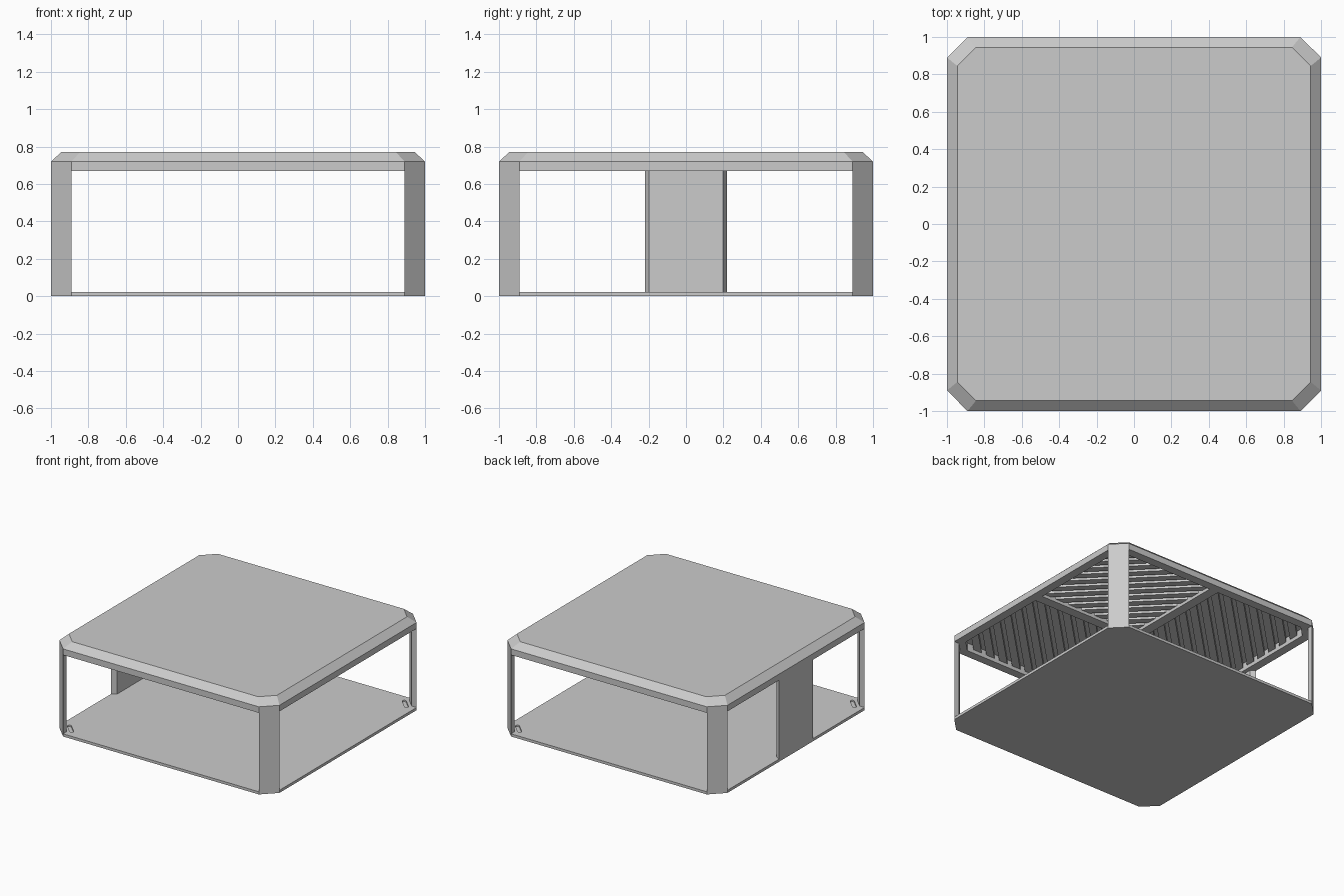
import bpy
import math
from mathutils import Vector

if "Cube" in bpy.data.objects:
    bpy.data.objects.remove(bpy.data.objects["Cube"])


def make(name, verts, faces):
    me = bpy.data.meshes.new(name)
    me.from_pydata(verts, [], faces)
    me.update()
    ob = bpy.data.objects.new(name, me)
    bpy.context.collection.objects.link(ob)
    return ob


def loft(name, rings):
    """Closed solid through (outline, z) rings, counter-clockwise, bottom to top."""
    n = len(rings[0][0])
    verts = [(x, y, z) for pts, z in rings for x, y in pts]
    faces = [tuple(reversed(range(n)))]
    for r in range(len(rings) - 1):
        a, b = r * n, (r + 1) * n
        faces += [(a + i, a + (i + 1) % n, b + (i + 1) % n, b + i) for i in range(n)]
    faces.append(tuple(range(len(verts) - n, len(verts))))
    return make(name, verts, faces)


def prism(name, pts, z0, z1):
    area = sum(p[0] * q[1] - q[0] * p[1] for p, q in zip(pts, pts[1:] + pts[:1]))
    if area < 0:
        pts = pts[::-1]
    return loft(name, [(pts, z0), (pts, z1)])


def octagon(h, cut):
    k = h - cut
    return [(h, -k), (h, k), (k, h), (-k, h), (-h, k), (-h, -k), (-k, -h), (k, -h)]


QUADRANTS = {"back_right": (1, 1), "back_left": (-1, 1),
             "front_left": (-1, -1), "front_right": (1, -1)}

# Floor plate
floor = prism("floor_plate", octagon(1.0, 0.11), 0, 0.022)

# Rounded slot recesses in the floor, parallel to each corner post
for name, (sx, sy) in QUADRANTS.items():
    d = Vector((1, -1)).normalized()
    nrm = Vector((1, 1)).normalized()
    pts = []
    for end in (1, -1):
        for i in range(9):
            a = -math.pi / 2 + math.pi * i / 8
            p = Vector((0.895, 0.895)) + end * (d * (0.05 + 0.015 * math.cos(a)) + nrm * 0.015 * math.sin(a))
            pts.append((p.x * sx, p.y * sy))
    cutter = prism(name + "_slot_cutter", pts, 0.01, 0.05)
    cutter.hide_render = True
    cutter.hide_viewport = True
    mod = floor.modifiers.new("slot", "BOOLEAN")
    mod.operation = "DIFFERENCE"
    mod.solver = "EXACT"
    mod.object = cutter

# Roof shell: bevelled top, flat rim and hollow underside
loft("roof_shell", [(octagon(0.93, 0.09), 0.735), (octagon(0.93, 0.09), 0.67),
                    (octagon(1.0, 0.11), 0.67), (octagon(1.0, 0.11), 0.72),
                    (octagon(0.945, 0.10), 0.77)])

# Thin corner posts
for name, (sx, sy) in QUADRANTS.items():
    outline = [(1, 0.89), (0.89, 1), (0.89, 0.955), (0.955, 0.89)]
    prism(name + "_post", [(x * sx, y * sy) for x, y in outline], 0.0, 0.72)

# Side panel on the left edge, with bevelled ends
prism("left_panel", [(-1, 0.22), (-1, -0.22), (-0.962, -0.197), (-0.962, 0.197)], 0.02, 0.672)

# Cross beams under the roof
prism("ceiling_beam_x", [(-0.93, -0.04), (0.93, -0.04), (0.93, 0.04), (-0.93, 0.04)], 0.675, 0.736)
for side in (1, -1):
    prism("ceiling_beam_y", [(-0.04, 0.04 * side), (0.04, 0.04 * side),
                             (0.04, 0.93 * side), (-0.04, 0.93 * side)], 0.675, 0.736)

# Diagonal ceiling slats, mirrored into concentric diamonds
LO, HI = 0.04, 0.93
PITCH, WIDTH = 0.125, 0.08


def span(c):
    a = max(LO, c - HI)
    b = min(HI, c - LO)
    return (a, c - a), (b, c - b)


for name, (sx, sy) in QUADRANTS.items():
    for i in range(13):
        c = 0.13 + i * PITCH
        p, q = span(c)
        r, s = span(c + WIDTH)
        prism(name + "_slat", [(x * sx, y * sy) for x, y in (p, q, s, r)], 0.70, 0.736)
